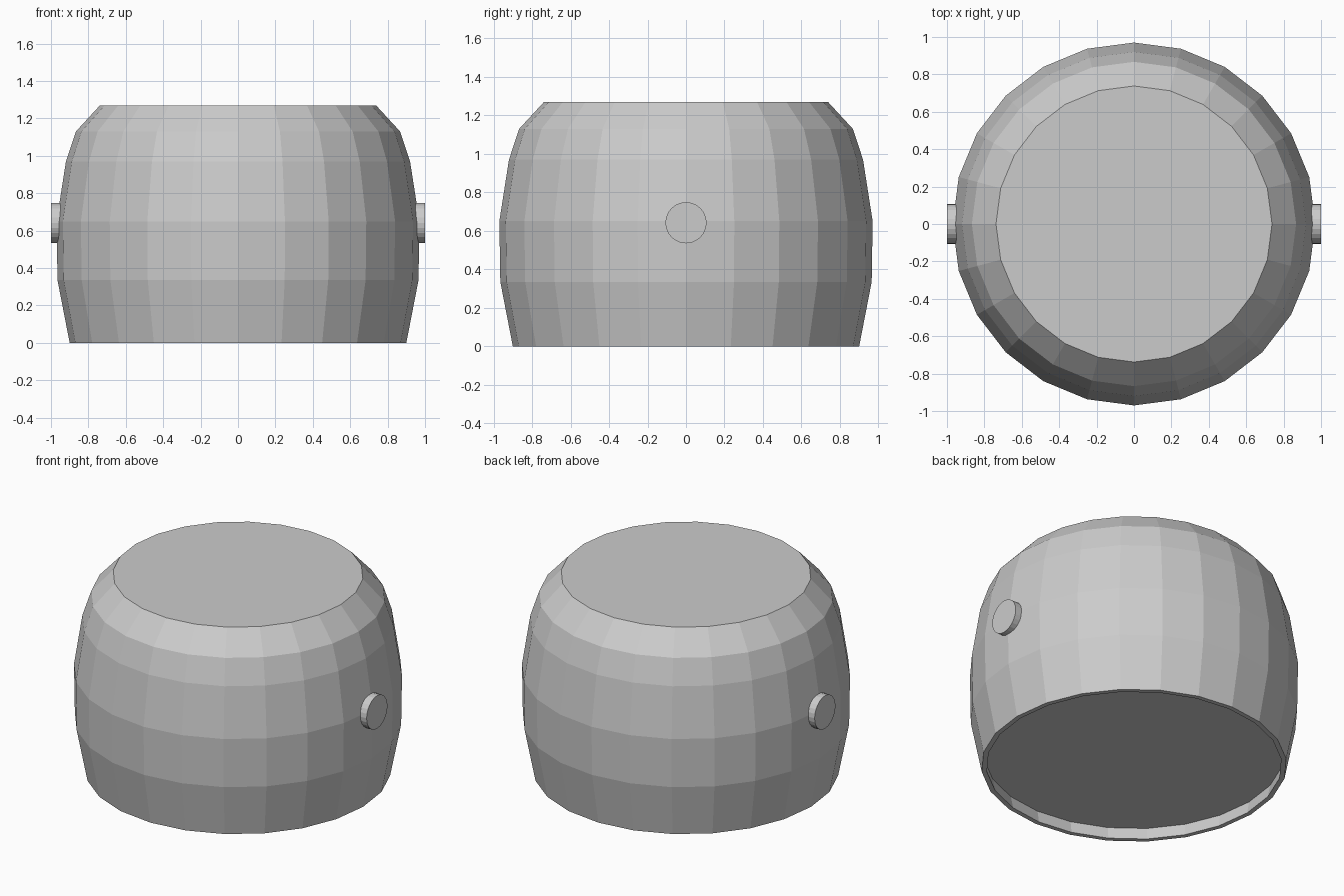
import bpy, bmesh, math
from mathutils import Matrix

if "Cube" in bpy.data.objects:
    bpy.data.objects.remove(bpy.data.objects["Cube"])

SIDES = 24


def finish(name, bm):
    bmesh.ops.recalc_face_normals(bm, faces=bm.faces[:])
    mesh = bpy.data.meshes.new(name)
    bm.to_mesh(mesh)
    bm.free()
    obj = bpy.data.objects.new(name, mesh)
    bpy.context.collection.objects.link(obj)
    return obj


def lathe(name, profile):
    """Revolve (radius, z) points about z and cap both ends."""
    bm = bmesh.new()
    rings = [[bm.verts.new((r * math.cos(i * math.tau / SIDES),
                            r * math.sin(i * math.tau / SIDES), z))
              for i in range(SIDES)] for r, z in profile]
    for a, b in zip(rings, rings[1:]):
        for i in range(SIDES):
            j = (i + 1) % SIDES
            bm.faces.new((a[i], a[j], b[j], b[i]))
    bm.faces.new(rings[0])
    bm.faces.new(rings[-1])
    return finish(name, bm)


# Bulging body with flat top, thin bottom rim and shallow recess underneath
lathe("barrel_body", [(0.885, 0.08), (0.87, 0.0), (0.90, 0.0), (0.965, 0.335),
                      (0.97, 0.65), (0.92, 0.97), (0.867, 1.13), (0.738, 1.27)])

# Round side pegs
for side, name in ((-1, "left_peg"), (1, "right_peg")):
    bm = bmesh.new()
    bmesh.ops.create_cone(
        bm, cap_ends=True, segments=SIDES, radius1=0.107, radius2=0.107, depth=0.1,
        matrix=Matrix.Translation((side * 0.95, 0, 0.642)) @ Matrix.Rotation(math.pi / 2, 4, 'Y'))
    finish(name, bm)
